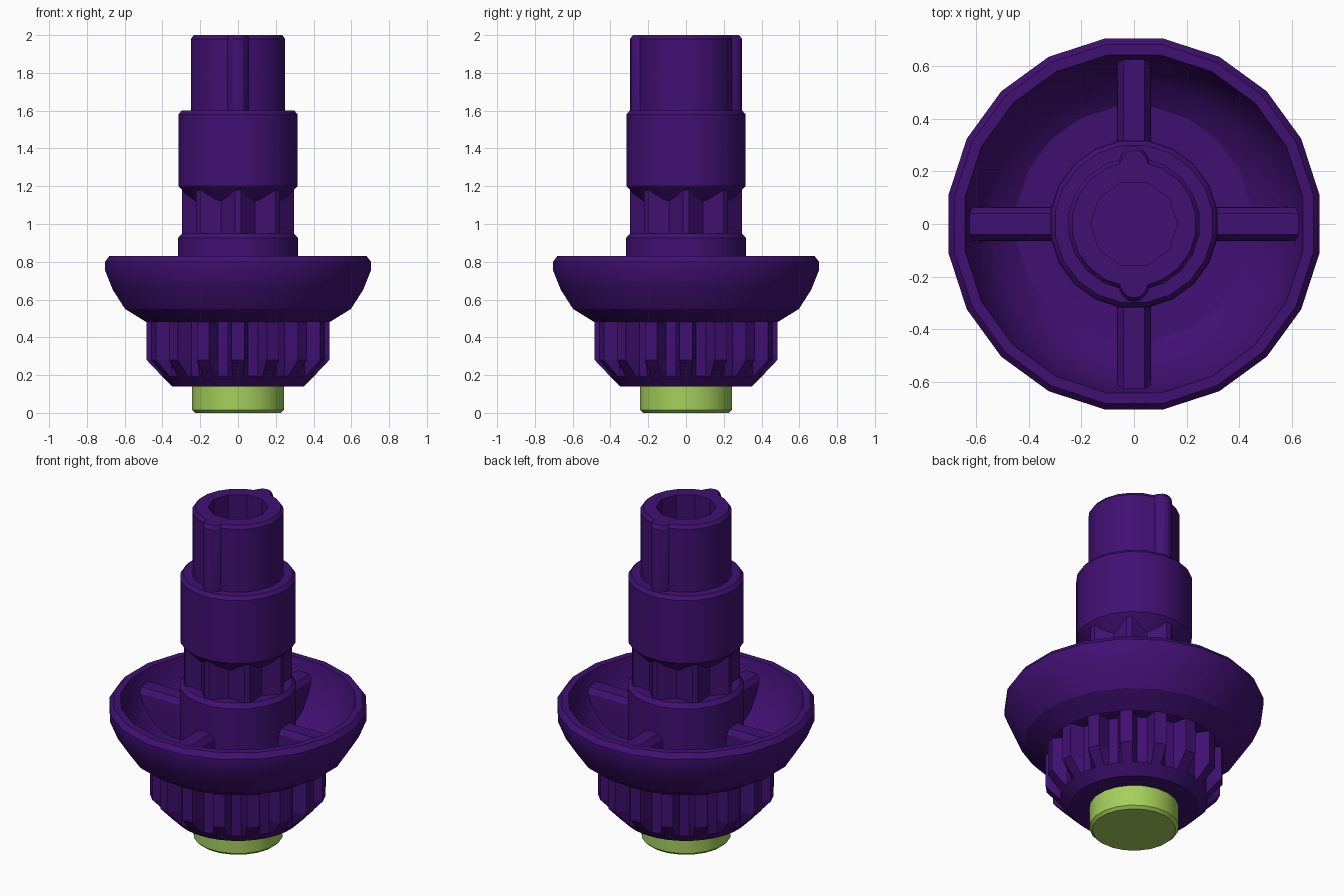
import bpy, bmesh, math
from math import radians, sin, cos

if "Cube" in bpy.data.objects:
    bpy.data.objects.remove(bpy.data.objects["Cube"])

def material(name, rgb):
    m = bpy.data.materials.new(name)
    m.diffuse_color = (*rgb, 1)
    m.use_nodes = True
    m.node_tree.nodes["Principled BSDF"].inputs["Base Color"].default_value = m.diffuse_color
    return m

PURPLE = material("deep purple", (0.052, 0.005, 0.170))
GREEN = material("lime green", (0.376, 0.631, 0.107))

def polar(points, z, inset=0.0, limit=9.0):
    """Ring from (degrees, radius) pairs, with an optional inset and radius limit."""
    return [(min(r - inset, limit) * cos(radians(a)),
             min(r - inset, limit) * sin(radians(a)), z) for a, r in points]

def loft(name, rings, mat, cap_start=False, cap_end=False, smooth=True):
    """Skin rings of equal length into one surface."""
    bm = bmesh.new()
    loops = [[bm.verts.new(p) for p in ring] for ring in rings]
    n = len(rings[0])
    for a, b in zip(loops, loops[1:]):
        for i in range(n):
            j = (i + 1) % n
            bm.faces.new((a[i], a[j], b[j], b[i]))
    if cap_start:
        bm.faces.new(loops[0][::-1])
    if cap_end:
        bm.faces.new(loops[-1])
    mesh = bpy.data.meshes.new(name)
    bm.to_mesh(mesh)
    bm.free()
    mesh.materials.append(mat)
    ob = bpy.data.objects.new(name, mesh)
    bpy.context.collection.objects.link(ob)
    bpy.ops.object.select_all(action='DESELECT')
    bpy.context.view_layer.objects.active = ob
    ob.select_set(True)
    if smooth:
        bpy.ops.object.shade_smooth_by_angle(angle=radians(25))
    return ob

def lathe(name, profile, mat, sides=20, phase=9, **kw):
    """Revolve (radius, z) points listed from the bottom upward."""
    rings = [polar([(phase + i * 360 / sides, r) for i in range(sides)], z)
             for r, z in profile]
    return loft(name, rings, mat, **kw)

# Green peg at the foot
lathe("foot_peg", [(0.23, 0), (0.246, 0.015), (0.246, 0.14)], GREEN, cap_start=True)

# Bevel gear: 16 teeth trimmed by a cone near the bottom
gear = []
for i in range(16):
    a = i * 22.5
    gear += [(a - 4, 0.485), (a + 4, 0.485), (a + 7.5, 0.405), (a + 15, 0.405)]
levels = [(0.14, 0.35), (0.196, 0.405), (0.28, 0.485), (0.48, 9)]
loft("bevel_gear", [polar(gear, 0.14, limit=0.24)] +
     [polar(gear, z, limit=c) for z, c in levels], PURPLE, smooth=False)

# Hollow bowl with rounded outside and chamfered rim
lathe("bowl", [(0.40, 0.48), (0.49, 0.48), (0.605, 0.55), (0.67, 0.65),
               (0.713, 0.755), (0.713, 0.80), (0.69, 0.83), (0.65, 0.83),
               (0.635, 0.765), (0.60, 0.68), (0.54, 0.59), (0.45, 0.53),
               (0.318, 0.52)], PURPLE)

# Four tapered ribs between the bowl wall and the hub
for k in range(4):
    rings = []
    for z, half, outer in ((0.52, 0.064, 0.53), (0.66, 0.064, 0.595),
                           (0.73, 0.062, 0.635), (0.76, 0.04, 0.635)):
        rings.append([(0.30, -half, z), (outer, -half, z),
                      (outer, half, z), (0.30, half, z)])
    rib = loft("bowl_rib_%d" % (k + 1), rings, PURPLE, cap_end=True, smooth=False)
    rib.rotation_euler.z = k * math.pi / 2

# Hub rising from the bowl floor
lathe("hub", [(0.322, 0.52), (0.322, 0.925), (0.30, 0.95), (0.23, 0.95)], PURPLE)

# Eight-toothed spline
spline = []
for i in range(8):
    a = i * 45
    spline += [(a - 3, 0.298), (a + 3, 0.298), (a + 22.5, 0.238)]
loft("spline", [polar(spline, 0.95), polar(spline, 1.18)], PURPLE, smooth=False)

# Collar with a conical underside
lathe("collar", [(0.23, 1.11), (0.30, 1.18), (0.319, 1.20), (0.319, 1.58),
                 (0.302, 1.60), (0.23, 1.60)], PURPLE)

# Top tube with a ridge on the front and back
tube = []
for base in (90, 270):
    tube += [(base + d, r) for d, r in
             ((-13, 0.251), (-10, 0.272), (-5, 0.291), (0, 0.296),
              (5, 0.291), (10, 0.272), (13, 0.251))]
    tube += [(base + d, 0.252) for d in range(27, 154, 18)]
top = loft("top_tube", [polar(tube, 1.60), polar(tube, 1.98), polar(tube, 2.0, 0.015)],
           PURPLE, cap_start=True, cap_end=True)

# Ten-sided bore cut into the top tube
cutter = lathe("bore_cutter", [(0.165, 1.62), (0.165, 2.1)], PURPLE, sides=10, phase=0,
               cap_start=True, cap_end=True, smooth=False)
cutter.hide_render = True
mod = top.modifiers.new("bore", 'BOOLEAN')
mod.operation = 'DIFFERENCE'
mod.solver = 'EXACT'
mod.object = cutter
bpy.ops.object.select_all(action='DESELECT')
bpy.context.view_layer.objects.active = top
top.select_set(True)
bpy.ops.object.modifier_apply(modifier=mod.name)
bpy.data.objects.remove(cutter)
